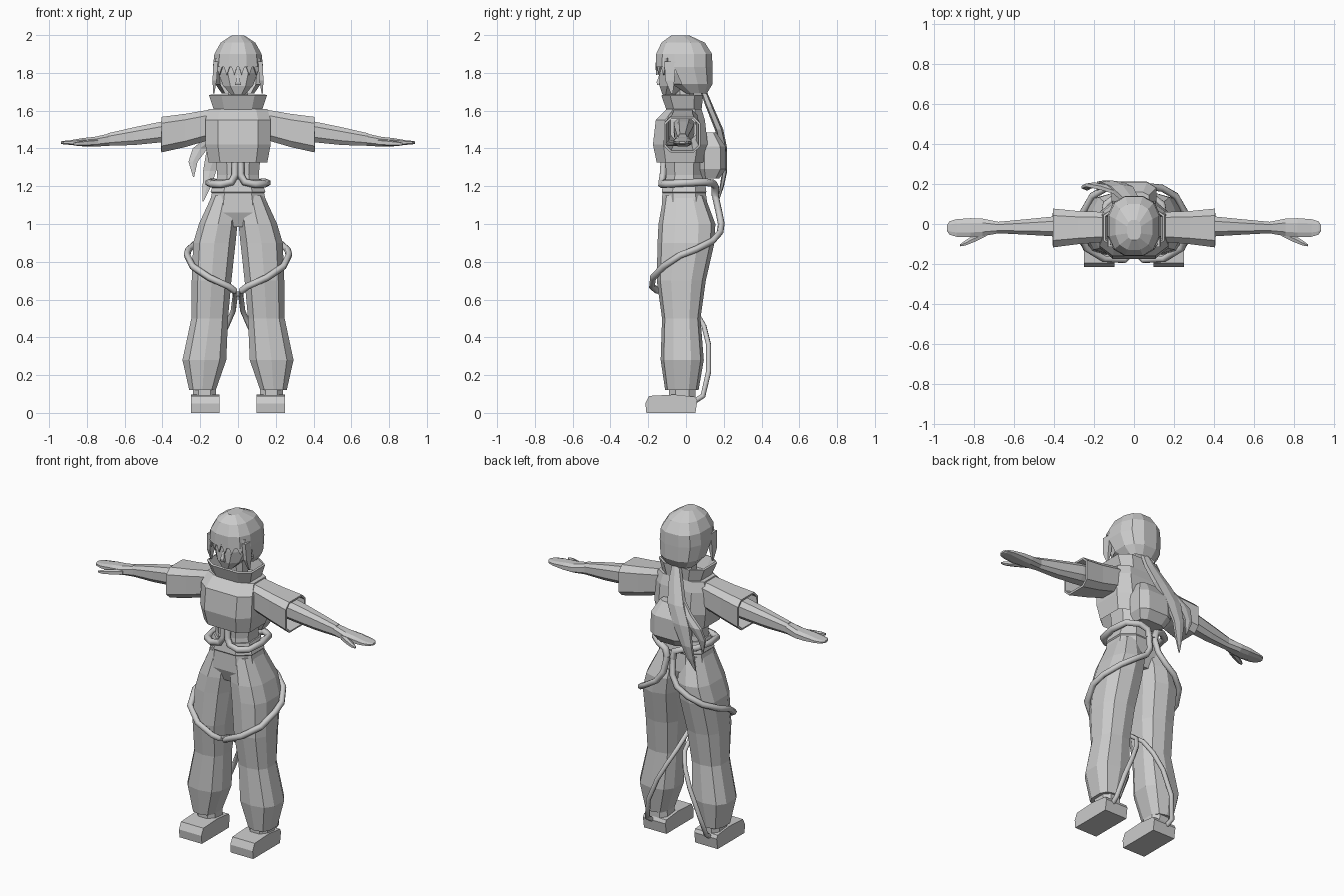
import bpy, bmesh, math
from mathutils import Vector


def finish(name, bm, mirror=False, thick=0):
    bmesh.ops.recalc_face_normals(bm, faces=bm.faces)
    me = bpy.data.meshes.new(name)
    bm.to_mesh(me)
    bm.free()
    ob = bpy.data.objects.new(name, me)
    bpy.context.collection.objects.link(ob)
    if thick:
        m = ob.modifiers.new("Thickness", 'SOLIDIFY')
        m.thickness = thick
    if mirror:
        ob.modifiers.new("Mirror", 'MIRROR')
    return ob


def loft_bm(rings, n=8, p=0.75, axis='z', caps=(True, True)):
    """Skin rings of (centre x, y, z, half width a, half width b); p < 1 is boxier."""
    bm = bmesh.new()
    u, v = {'z': ((1, 0, 0), (0, 1, 0)), 'x': ((0, 1, 0), (0, 0, 1))}[axis]
    u, v = Vector(u), Vector(v)
    k = math.cos(math.pi / n) ** p
    loops = []
    for x, y, z, a, b in rings:
        loop = []
        for i in range(n):
            t = 2 * math.pi * (i + .5) / n
            c, s = math.cos(t), math.sin(t)
            c = math.copysign(abs(c) ** p, c) / k
            s = math.copysign(abs(s) ** p, s) / k
            loop.append(bm.verts.new(Vector((x, y, z)) + u * c * a + v * s * b))
        loops.append(loop)
    for A, B in zip(loops, loops[1:]):
        for i in range(n):
            bm.faces.new((A[i], A[(i + 1) % n], B[(i + 1) % n], B[i]))
    for cap, loop in zip(caps, (loops[0], loops[-1])):
        if cap:
            bm.faces.new(loop)
    return bm


def loft(name, rings, mirror=False, thick=0, **kw):
    return finish(name, loft_bm(rings, **kw), mirror, thick)


def tube(name, pts, r, s=1):
    cu = bpy.data.curves.new(name, 'CURVE')
    cu.dimensions = '3D'
    cu.bevel_depth, cu.bevel_resolution, cu.use_fill_caps = r, 1, True
    sp = cu.splines.new('POLY')
    sp.points.add(len(pts) - 1)
    for q, (x, y, z) in zip(sp.points, pts):
        q.co = (s * x, y, z, 1)
    ob = bpy.data.objects.new(name, cu)
    bpy.context.collection.objects.link(ob)


# Head, nose and neck
loft("head", [(0, -.09, 1.685, .035, .035), (0, -.055, 1.73, .078, .085),
              (0, -.03, 1.80, .105, .11), (0, -.02, 1.90, .10, .11)])
loft("nose", [(0, -.13, 1.735, .016, .022), (0, -.13, 1.75, .012, .026),
              (0, -.13, 1.79, .005, .012)], n=4)
loft("neck", [(0, 0, 1.55, .055, .05), (0, -.01, 1.76, .05, .05)])

# Hair cap, open around the face
bm = loft_bm([(0, .05, 1.69, .085, .06), (0, .02, 1.74, .12, .12),
              (0, -.01, 1.83, .133, .15), (0, -.01, 1.90, .125, .148),
              (0, -.015, 1.96, .092, .115), (0, -.03, 1.997, .035, .05)],
             n=12, p=.8, caps=(False, True))
gone = [f for f in bm.faces if f.calc_center_median().z < 1.82
        and f.calc_center_median().y < -.03]
bmesh.ops.delete(bm, geom=gone, context='FACES')
finish("hair_cap", bm)

# Zigzag fringe
bm = bmesh.new()
rows = []
for i in range(13):
    x = -.12 + .02 * i
    y = -.158 + 4 * x * x
    rows.append((bm.verts.new((x, y, 1.88)),
                 bm.verts.new((x, y - .003, 1.79 if i % 2 else 1.845))))
for a, b in zip(rows, rows[1:]):
    bm.faces.new((a[0], b[0], b[1], a[1]))
finish("fringe", bm, thick=.008)

# Side locks
loft("side_lock", [(.125, -.03, 1.70, .003, .006), (.128, -.075, 1.69, .003, .005),
                   (.124, -.085, 1.76, .011, .024), (.118, -.085, 1.86, .012, .03)][1:],
     n=4, mirror=True)

# Ponytail strands
loft("ponytail", [(0, .09, 1.71, .02, .015), (-.02, .125, 1.62, .04, .018),
                  (-.06, .175, 1.50, .055, .02), (-.11, .20, 1.40, .055, .016),
                  (-.15, .205, 1.28, .035, .012), (-.165, .19, 1.20, .022, .01),
                  (-.185, .17, 1.12, .003, .003)], n=6)
loft("ponytail_wisp", [(-.05, .15, 1.56, .02, .012), (-.13, .18, 1.46, .035, .014),
                       (-.20, .195, 1.40, .04, .012), (-.238, .185, 1.33, .024, .01),
                       (-.235, .17, 1.25, .003, .003)], n=6)

# Jacket with flared collar and wide short sleeves
loft("jacket", [(0, -.03, 1.325, .155, .125), (0, -.03, 1.42, .173, .145),
                (0, -.03, 1.55, .173, .13), (0, -.01, 1.61, .155, .092)],
     p=.55, caps=(False, True))
loft("collar", [(0, -.01, 1.60, .115, .08), (0, -.02, 1.685, .143, .10)],
     p=.6, thick=.012, caps=(False, False))
loft("sleeve", [(.15, -.015, 1.525, .075, .08), (.28, -.018, 1.495, .083, .088),
                (.405, -.02, 1.473, .097, .094)],
     p=.5, axis='x', mirror=True, thick=.012, caps=(True, False))

# Arms, hands and thumbs
loft("arm", [(.20, -.01, 1.51, .055, .055), (.40, -.012, 1.488, .05, .055),
             (.55, -.015, 1.465, .038, .047), (.69, -.018, 1.447, .028, .033)],
     axis='x', mirror=True)
loft("hand", [(.68, -.018, 1.447, .029, .032), (.76, -.017, 1.435, .044, .026),
              (.82, -.018, 1.433, .047, .022), (.89, -.02, 1.431, .044, .012),
              (.925, -.02, 1.431, .033, .009), (.938, -.02, 1.431, .014, .006)],
     axis='x', mirror=True)
loft("thumb", [(.74, -.045, 1.432, .016, .016), (.80, -.072, 1.428, .018, .014),
               (.845, -.095, 1.425, .013, .011), (.872, -.107, 1.424, .005, .006)],
     n=6, axis='x', mirror=True)

# Midriff, waistband and back pouch
loft("midriff", [(0, -.01, 1.18, .12, .105), (0, -.01, 1.26, .11, .095),
                 (0, -.01, 1.42, .125, .105)])
loft("waistband", [(0, -.01, 1.15, .125, .105), (0, -.01, 1.17, .145, .118),
                   (0, -.01, 1.235, .122, .108)])
loft("back_pouch", [(0, .13, 1.24, .085, .045), (0, .14, 1.29, .112, .072),
                    (0, .14, 1.41, .112, .07), (0, .12, 1.485, .075, .04)], p=.6)

# Baggy trousers
loft("hips", [(0, 0, .985, .07, .10), (0, -.005, 1.06, .16, .125),
              (0, -.01, 1.165, .138, .115)])
loft("trouser_leg", [(.072, -.01, 1.15, .066, .105), (.105, .005, 1.0, .102, .145),
                     (.125, 0, .90, .112, .145), (.14, -.025, .70, .105, .125),
                     (.15, -.025, .50, .097, .098), (.178, -.02, .28, .116, .11),
                     (.188, -.022, .12, .07, .085)], n=10, mirror=True)

# Ankles and blocky shoes
loft("ankle", [(.176, -.02, .08, .062, .07), (.178, -.02, .14, .06, .07)], mirror=True)
profile = [(.05, 0), (.06, .065), (.05, .085), (-.06, .097),
           (-.195, .09), (-.215, .05), (-.21, 0)]
bm = bmesh.new()
sole = bm.faces.new([bm.verts.new((.098, y, z)) for y, z in profile])
ext = bmesh.ops.extrude_face_region(bm, geom=[sole])
bmesh.ops.translate(bm, vec=(.152, 0, 0),
                    verts=[g for g in ext['geom'] if isinstance(g, bmesh.types.BMVert)])
finish("shoe", bm, mirror=True)

# Cables: belt loop, then around each hip and thigh, down to the heels
belt = [(.014, -.115, 1.36), (.014, -.122, 1.26), (.035, -.128, 1.222),
        (.09, -.13, 1.21), (.14, -.10, 1.212), (.155, 0, 1.218), (.14, .10, 1.222),
        (.08, .145, 1.215), (.03, .155, 1.195), (.02, .155, 1.15)]
thigh = [(.02, .155, 1.15), (.03, .175, 1.06), (.07, .187, 1.0), (.14, .18, .955),
         (.21, .14, .91), (.262, .05, .865), (.27, -.03, .835), (.24, -.12, .775),
         (.15, -.175, .715), (.05, -.18, .67), (.018, -.15, .645)]
calf = [(.018, -.15, .645), (.015, -.05, .62), (.025, .05, .54), (.06, .095, .46),
        (.11, .12, .36), (.17, .12, .22), (.20, .09, .09), (.195, .05, .065)]
for side, s in (("left", -1), ("right", 1)):
    tube("belt_cable_" + side, belt, .02, s)
    tube("thigh_cable_" + side, thigh, .018, s)
    tube("calf_cable_" + side, calf, .014, s)
